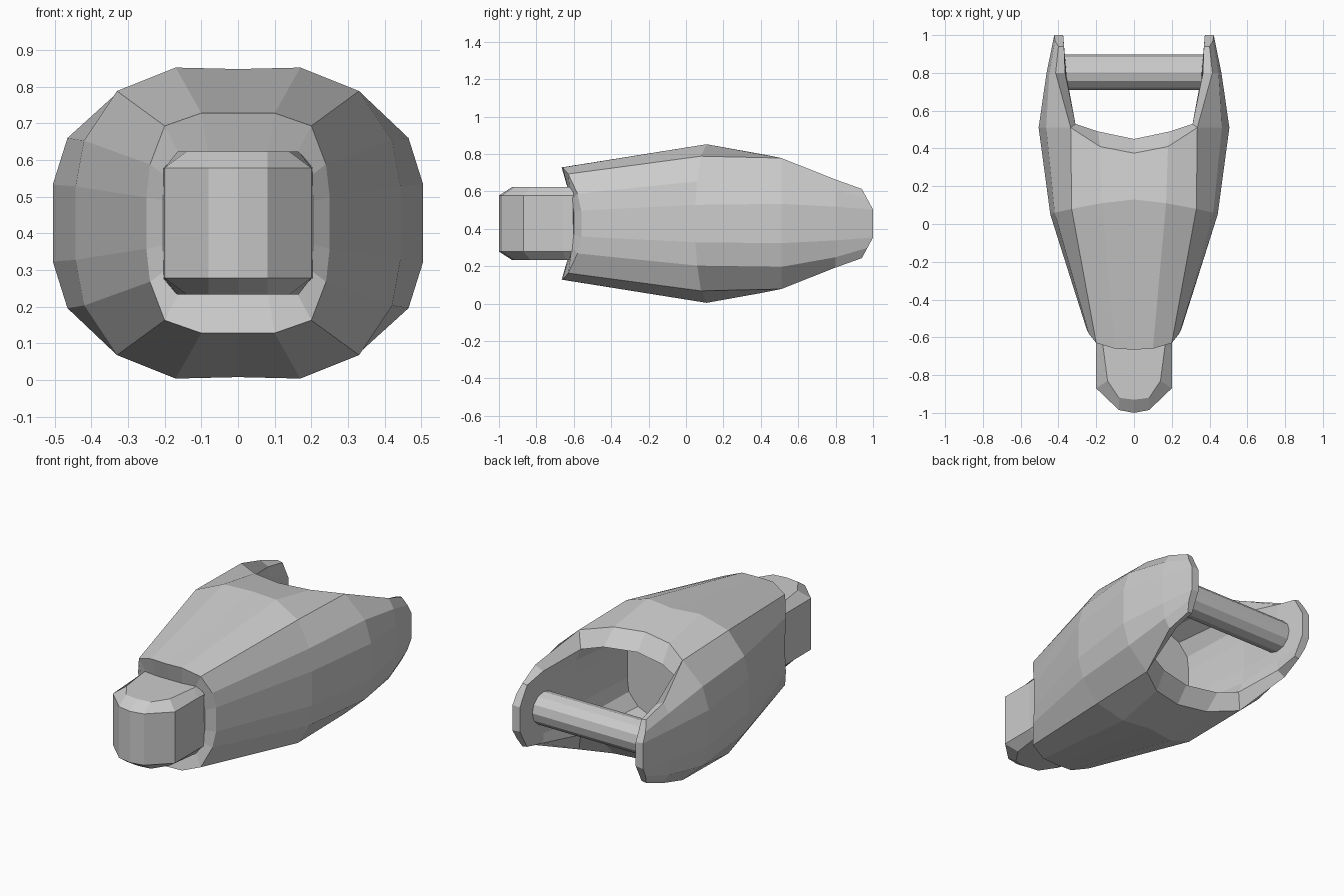
import bpy, bmesh
from math import pi
from mathutils import Matrix

if "Cube" in bpy.data.objects:
    bpy.data.objects.remove(bpy.data.objects["Cube"])

ZC = 0.428  # mid height, everything is mirrored about it


def finish(bm, name):
    bmesh.ops.remove_doubles(bm, verts=bm.verts[:], dist=1e-5)
    bmesh.ops.recalc_face_normals(bm, faces=bm.faces[:])
    me = bpy.data.meshes.new(name)
    bm.to_mesh(me)
    bm.free()
    ob = bpy.data.objects.new(name, me)
    bpy.context.collection.objects.link(ob)
    return ob


# Quarter sections (x, y, z above mid height), from top centre to side
collar_in = [(0, -.63, .18), (.08, -.63, .18), (.15, -.62, .17), (.2, -.61, .13), (.205, -.60, .06)]
collar = [(0, -.665, .30), (.1, -.66, .30), (.2, -.63, .265), (.24, -.58, .16), (.25, -.56, .07)]
waist = [(0, .13, .42), (.17, .11, .424), (.33, .08, .36), (.42, .06, .225), (.443, .05, .10)]
rear = [(0, .375, .375), (.18, .41, .37), (.335, .51, .35), (.465, .51, .232), (.505, .51, .105)]
ear_mid = [None, None, (.415, .80, .235), (.448, .80, .18), (.463, .80, .09)]
ear_tip = [None, None, (.40, .94, .185), (.418, .97, .13), (.422, 1.0, .075)]
ear_tip_in = [None, None, (.37, .94, .18), (.373, .97, .125), (.375, 1.0, .07)]
ear_mid_in = [None, None, (.365, .80, .21), (.36, .80, .15), (.358, .80, .08)]
rear_in = [(0, .45, .285), (.19, .49, .28), (.31, .53, .25), (.34, .53, .18), (.35, .53, .09)]
cavity = [(0, .1, .28), (.15, .1, .27), (.24, .1, .23), (.30, .1, .16), (.31, .1, .08)]
sections = [collar_in, collar, waist, rear, ear_mid, ear_tip, ear_tip_in,
            ear_mid_in, rear_in, cavity]

# Shell: hollow body with two ears at the back
bm = bmesh.new()
order = ([(i, 1, 1) for i in range(5)] + [(i, 1, -1) for i in range(4, -1, -1)]
         + [(i, -1, -1) for i in range(1, 5)] + [(i, -1, 1) for i in range(4, 0, -1)])
cols = []
for i, sx, sz in order:
    cols.append([s[i] and bm.verts.new((sx * s[i][0], s[i][1], ZC + sz * s[i][2]))
                 for s in sections])
for k, a in enumerate(cols):
    b = cols[(k + 1) % len(cols)]
    eared = a[4] and b[4]
    path = range(10) if eared else [0, 1, 2, 3, 8, 9]
    path = list(path)
    for p, q in zip(path, path[1:]):
        bm.faces.new((a[p], a[q], b[q], b[p]))
    if order[k][0] == 2:  # upper and lower edges of the ears
        bm.faces.new((a[3], a[4], a[7], a[8]))
        bm.faces.new((a[4], a[5], a[6], a[7]))
bm.faces.new([c[0] for c in cols])
bm.faces.new([c[9] for c in cols])
finish(bm, "shell_body")

# Nose block: faceted plan, bevelled top and bottom
wide = [(.21, -.5), (.2, -.66), (.2, -.87), (.08, -.985), (0, -1)]
inset = [(.16, -.5), (.165, -.64), (.14, -.83), (.08, -.92), (0, -.93)]
bm = bmesh.new()
rings = []
for plan, z in ((inset, -.195), (wide, -.15), (wide, .15), (inset, .195)):
    full = plan + [(-x, y) for x, y in plan[-2::-1]]
    rings.append([bm.verts.new((x, y, ZC + z)) for x, y in full])
for lo, hi in zip(rings, rings[1:]):
    for k in range(len(lo)):
        j = (k + 1) % len(lo)
        bm.faces.new((lo[k], lo[j], hi[j], hi[k]))
bm.faces.new(rings[0])
bm.faces.new(rings[-1])
finish(bm, "nose_block")

# Cross bar between the ears
bm = bmesh.new()
bmesh.ops.create_cone(bm, cap_ends=True, segments=12, radius1=.094, radius2=.094, depth=.75,
                      matrix=Matrix.Translation((0, .803, ZC)) @ Matrix.Rotation(pi / 2, 4, 'Y'))
finish(bm, "cross_bar")
